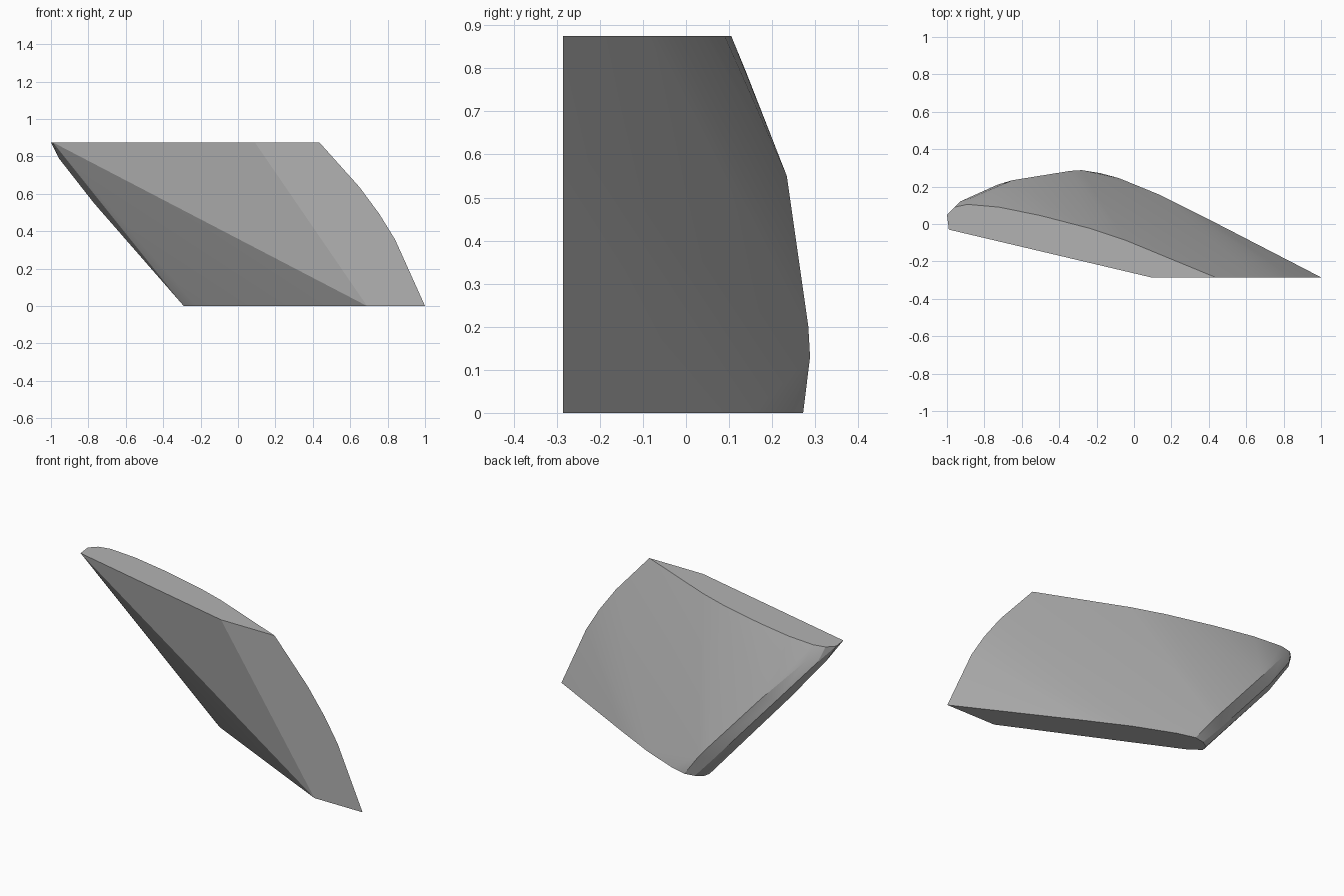
import bpy
import bmesh
import math

cube = bpy.data.objects.get("Cube")
if cube:
    bpy.data.objects.remove(cube, do_unlink=True)

BACK = -0.285    # flat trailing plane
TOP = 0.875

# Horizontal sections of the swept blade: height -> outline points (x, y)
sections = {
    0.0: [(0.69, BACK), (1, BACK), (0.39, 0.03), (0.14, 0.155), (-0.08, 0.245),
          (-0.18, 0.272), (-0.24, 0.262), (-0.28, 0.235), (-0.29, 0.2), (-0.22, 0.15)],
    0.13: [(-0.28, 0.288), (-0.36, 0.26), (-0.4, 0.2)],
    0.2: [(-0.34, 0.284), (-0.42, 0.25), (-0.46, 0.195)],
    0.55: [(-0.65, 0.234), (-0.73, 0.21), (-0.77, 0.15)],
    0.79: [(-0.87, 0.14), (-0.93, 0.12), (-0.958, 0.08)],
    TOP: [(0.09, BACK), (0.435, BACK), (-0.05, -0.085), (-0.23, -0.025), (-0.5, 0.045),
          (-0.72, 0.09), (-0.89, 0.105), (-0.96, 0.09), (-1, 0.05), (-0.99, -0.03)],
}
# Curved trailing edge (x, z)
trailing = [(0.65, 0.635), (0.757, 0.49), (0.84, 0.355)]

# Wrap the sections in one convex skin
bm = bmesh.new()
for z, outline in sections.items():
    for x, y in outline:
        bm.verts.new((x, y, z))
for x, z in trailing:
    bm.verts.new((x, BACK, z))
hull = bmesh.ops.convex_hull(bm, input=bm.verts[:])
spare = {v for v in hull["geom_interior"] + hull["geom_unused"]
         if isinstance(v, bmesh.types.BMVert)}
bmesh.ops.delete(bm, geom=list(spare), context="VERTS")
bmesh.ops.dissolve_limit(bm, angle_limit=math.radians(0.5), verts=bm.verts[:], edges=bm.edges[:])
bmesh.ops.recalc_face_normals(bm, faces=bm.faces[:])

mesh = bpy.data.meshes.new("swept_blade")
bm.to_mesh(mesh)
bm.free()
blade = bpy.data.objects.new("swept_blade", mesh)
bpy.context.collection.objects.link(blade)

# Plain grey
grey = bpy.data.materials.new("plain_grey")
grey.use_nodes = True
colour = (0.45, 0.45, 0.45, 1)
grey.diffuse_color = colour
grey.node_tree.nodes["Principled BSDF"].inputs["Base Color"].default_value = colour
mesh.materials.append(grey)

# Smooth the rounded back, keep the cut edges sharp
bpy.ops.object.select_all(action="DESELECT")
blade.select_set(True)
bpy.context.view_layer.objects.active = blade
bpy.ops.object.shade_smooth_by_angle(angle=math.radians(15))
